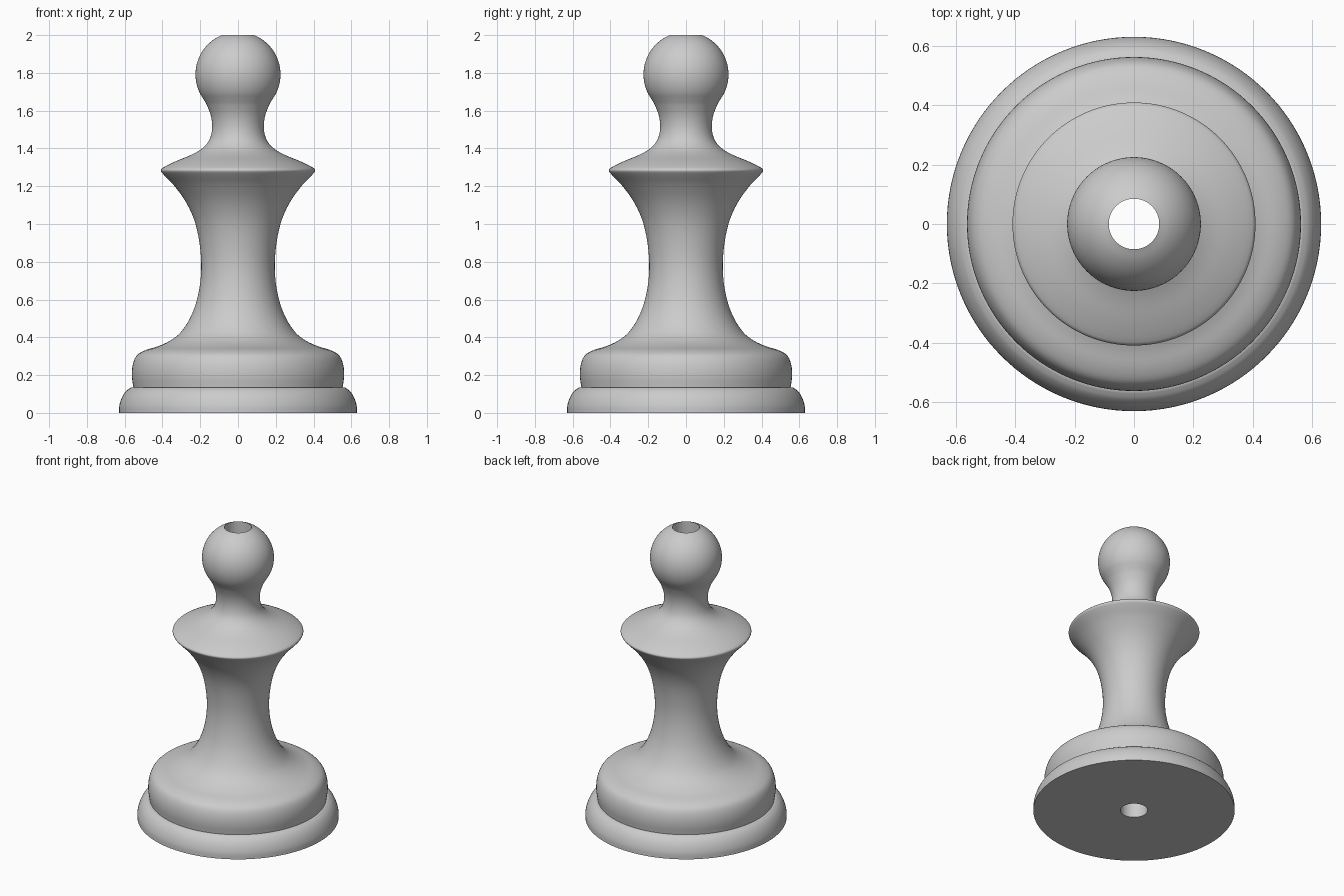
import bpy
import bmesh
from math import radians, sin, cos, asin, tau
from mathutils import Vector

cube = bpy.data.objects.get("Cube")
if cube:
    bpy.data.objects.remove(cube, do_unlink=True)

SIDES = 128
BORE = 0.085

grey = bpy.data.materials.new("light_grey")
grey.use_nodes = True
colour = (0.6, 0.6, 0.6, 1)
grey.diffuse_color = colour
grey.node_tree.nodes["Principled BSDF"].inputs["Base Color"].default_value = colour


def smooth_path(points, steps=4):
    """Round a (radius, height) profile with a spline through its points."""
    p = [Vector(q) for q in points]
    p = [2 * p[0] - p[1]] + p + [2 * p[-1] - p[-2]]
    path = []
    for a, b, c, d in zip(p, p[1:], p[2:], p[3:]):
        # Tangents scaled to the span keep uneven spacing from overshooting
        span = (c - b).length
        m0 = (c - a) * span / ((b - a).length + span)
        m1 = (d - b) * span / ((d - c).length + span)
        for i in range(steps):
            t = i / steps
            path.append(b * (2*t**3 - 3*t**2 + 1) + m0 * (t**3 - 2*t**2 + t)
                        + c * (3*t**2 - 2*t**3) + m1 * (t**3 - t**2))
    return path + [p[-2]]


def lathe(name, profile):
    """Turn a (radius, height) profile around the z axis."""
    bm = bmesh.new()
    rings = []
    for r, z in profile:
        rings.append([bm.verts.new((r * cos(tau * i / SIDES), r * sin(tau * i / SIDES), z))
                      for i in range(SIDES)])
    for low, high in zip(rings, rings[1:]):
        for i in range(SIDES):
            j = (i + 1) % SIDES
            bm.faces.new((low[i], low[j], high[j], high[i]))
    mesh = bpy.data.meshes.new(name)
    bm.to_mesh(mesh)
    bm.free()
    mesh.materials.append(grey)
    obj = bpy.data.objects.new(name, mesh)
    bpy.context.collection.objects.link(obj)
    bpy.ops.object.select_all(action="DESELECT")
    obj.select_set(True)
    bpy.context.view_layer.objects.active = obj
    bpy.ops.object.shade_smooth_by_angle(angle=radians(40))


# Foot: flat underside, rounded rim and the ledge under the plinth
rim = smooth_path([(0.63, 0), (0.628, 0.04), (0.613, 0.085), (0.59, 0.118), (0.565, 0.135)])
lathe("foot", [(BORE, 0)] + rim + [(0.55, 0.135)])

# Body: plinth, waisted stem, flared collar, neck and ball head in one sweep
plinth_and_stem = [(0.554, 0.135), (0.562, 0.2), (0.556, 0.26), (0.535, 0.305), (0.49, 0.332),
                   (0.425, 0.352), (0.36, 0.382), (0.305, 0.425), (0.255, 0.5), (0.217, 0.6),
                   (0.196, 0.73), (0.199, 0.86), (0.225, 1.0), (0.272, 1.11), (0.34, 1.205)]
collar_and_neck = [(0.4, 1.268), (0.409, 1.284), (0.398, 1.298), (0.33, 1.332), (0.25, 1.365),
                   (0.19, 1.4), (0.152, 1.445), (0.137, 1.505), (0.143, 1.57), (0.165, 1.63)]
BALL, CENTRE = 0.225, 1.792
end = asin(BORE / BALL)
start = radians(147)
head = []
for i in range(13):
    a = start + (end - start) * i / 12
    head.append((BALL * sin(a), CENTRE + BALL * cos(a)))
lathe("body", smooth_path(plinth_and_stem + collar_and_neck + head[2:]))

# Bore: straight hole through the whole piece, facing inwards
lathe("bore", [(BORE, 2.0), (BORE, 0)])
